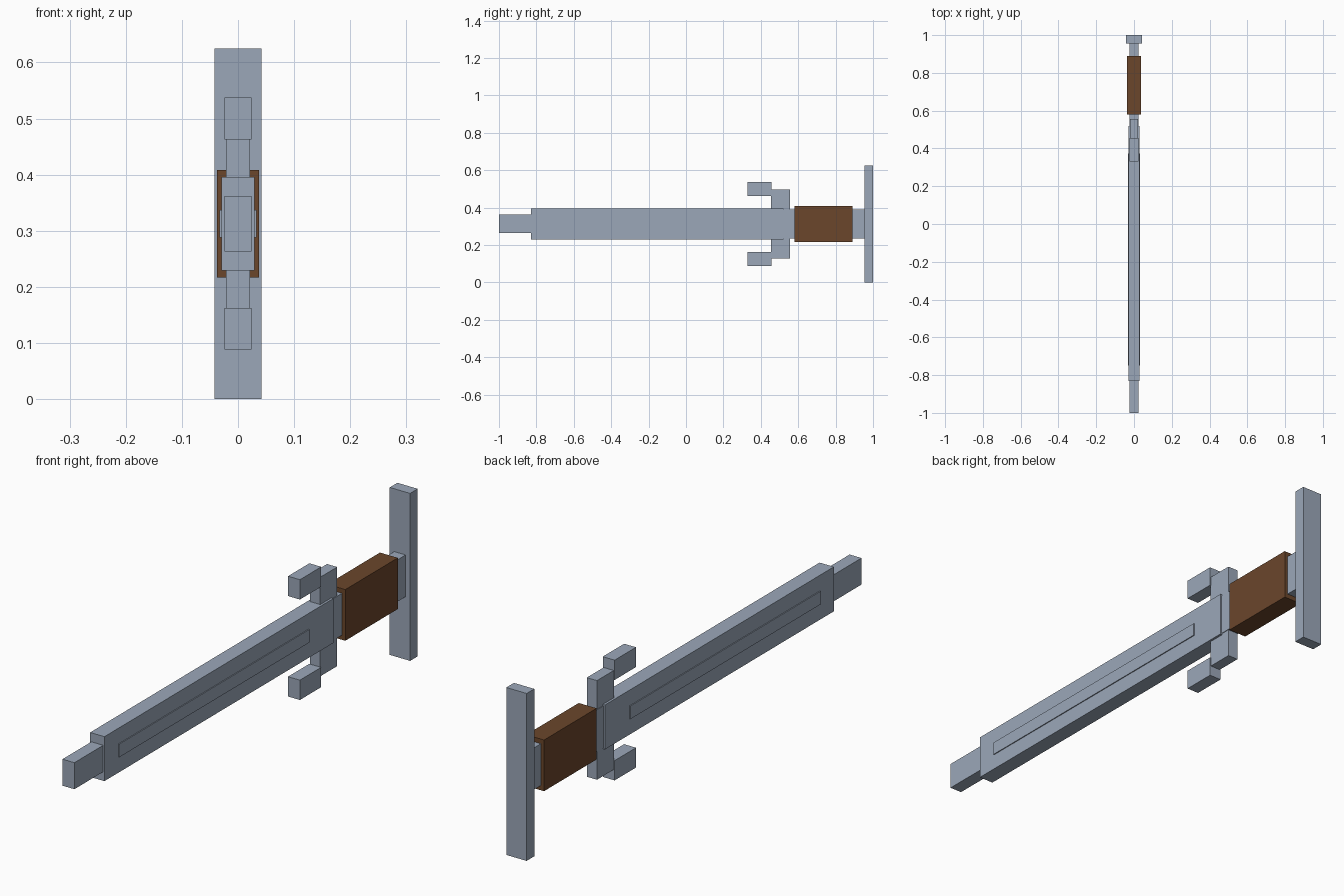
import bpy

if "Cube" in bpy.data.objects:
    bpy.data.objects.remove(bpy.data.objects["Cube"], do_unlink=True)

MID = 0.3125  # height of the sword's long axis


def material(name, rgb):
    mat = bpy.data.materials.new(name)
    mat.use_nodes = True
    colour = (*rgb, 1)
    mat.diffuse_color = colour
    mat.node_tree.nodes["Principled BSDF"].inputs["Base Color"].default_value = colour
    return mat


def block(name, half_width, y_range, half_height, mat, z=MID):
    """Box centred on x = 0, running between two y positions."""
    y0, y1 = y_range
    bpy.ops.mesh.primitive_cube_add(size=2, location=(0, (y0 + y1) / 2, z))
    ob = bpy.context.object
    ob.name = name
    ob.scale = (half_width, (y1 - y0) / 2, half_height)
    bpy.ops.object.transform_apply(location=False, rotation=False, scale=True)
    ob.data.materials.append(mat)
    return ob


steel = material("steel blue grey", (0.33, 0.39, 0.485))
leather = material("brown leather", (0.147, 0.061, 0.024))

# Blade with stepped tip and raised side ridge
block("blade", 0.0295, (-0.83, 0.52), 0.083, steel)
block("blade_tip", 0.0245, (-1, -0.83), 0.0495, steel)
block("blade_ridge", 0.033, (-0.748, 0.374), 0.0245, steel)

# Handle: core, wrapped grip and long pommel bar
block("handle_core", 0.0235, (0.50, 0.96), 0.078, steel)
block("grip", 0.037, (0.58, 0.89), 0.0955, leather)
block("pommel_bar", 0.042, (0.955, 1), 0.3125, steel)

# Crossguard with forward prongs at both ends
block("crossguard", 0.021, (0.455, 0.555), 0.185, steel)
for side, name in ((1, "upper_prong"), (-1, "lower_prong")):
    block(name, 0.0245, (0.33, 0.456), 0.037, steel, MID + side * 0.1875)
